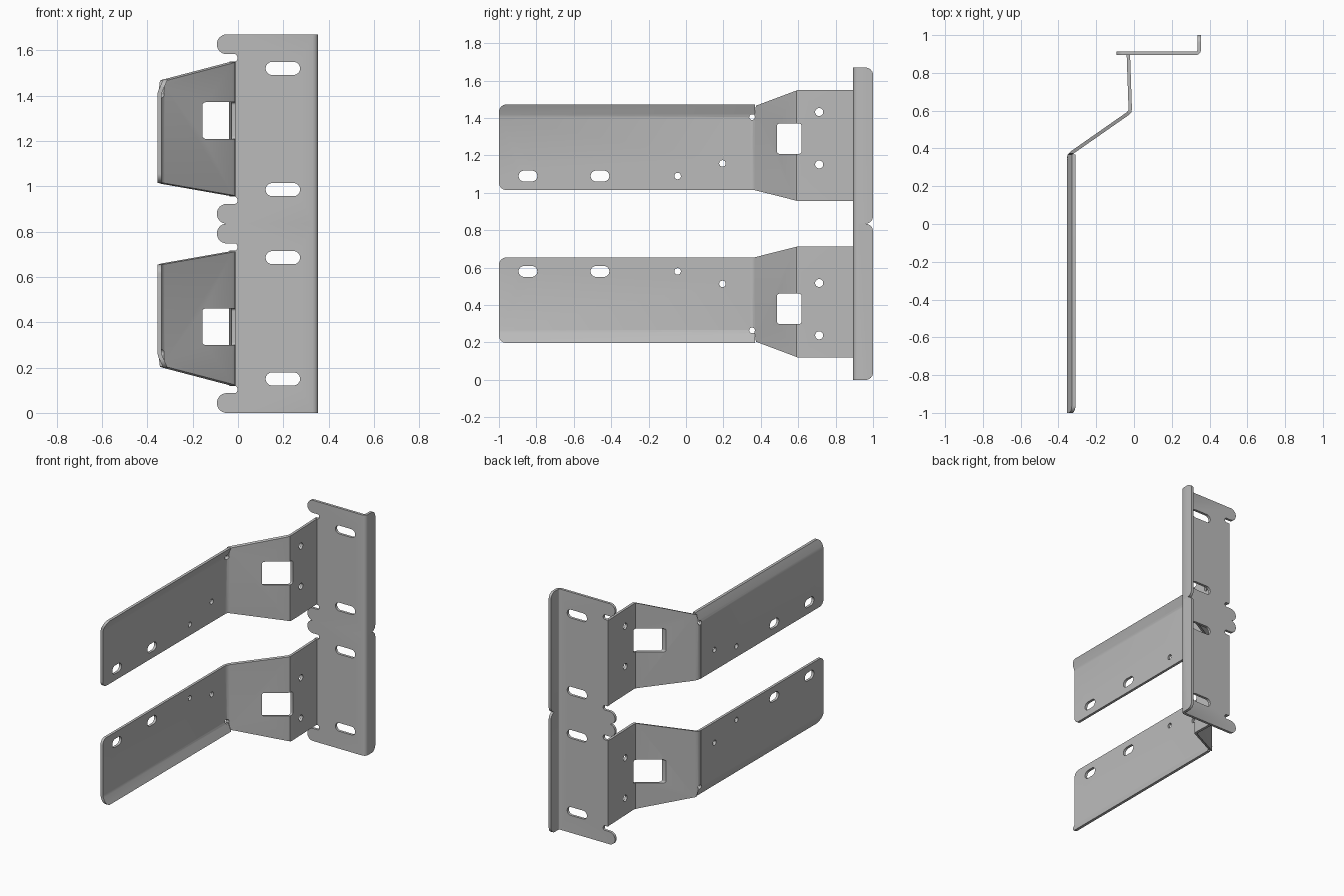
import bpy, bmesh, math
from mathutils import Vector

if "Cube" in bpy.data.objects:
    bpy.data.objects.remove(bpy.data.objects["Cube"], do_unlink=True)

MID = 0.835      # mirror plane height
T = 0.018        # sheet thickness

steel = bpy.data.materials.new("grey steel")
steel.use_nodes = True
colour = (0.5, 0.5, 0.5, 1)
steel.diffuse_color = colour
steel.node_tree.nodes["Principled BSDF"].inputs["Base Color"].default_value = colour

# Prism directions: 2D outline (u, v) and depth w to x, y, z
SIDE = lambda u, v, w: (w, u, v - MID)     # outline in y, z
FRONT = lambda u, v, w: (u, w, v - MID)    # outline in x, z
TOP = lambda u, v, w: (u, v, w - MID)      # outline in x, y


def rounded(points, steps=6):
    """Outline from (u, v[, radius]) corners."""
    out, n = [], len(points)
    for i, p in enumerate(points):
        c = Vector(p[:2])
        r = p[2] if len(p) > 2 else 0
        if r == 0:
            out.append(c)
            continue
        a = (Vector(points[i - 1][:2]) - c).normalized()
        b = (Vector(points[(i + 1) % n][:2]) - c).normalized()
        half = a.angle(b) / 2
        centre = c + (a + b).normalized() * (r / math.sin(half))
        s = c + a * (r / math.tan(half)) - centre
        e = c + b * (r / math.tan(half)) - centre
        for k in range(steps + 1):
            d = s.lerp(e, k / steps).normalized()
            out.append(centre + d * r)
    return out


def slot(u, v, w, h, r=None):
    """Rounded rectangle; fully rounded when no radius is given."""
    r = min(w, h) * 0.499 if r is None else r
    w, h = w / 2, h / 2
    return rounded([(u - w, v - h, r), (u + w, v - h, r), (u + w, v + h, r), (u - w, v + h, r)])


def strip(path):
    """Outline of a sheet of even thickness along a centre line."""
    pts = [Vector(p) for p in path]
    left, right = [], []
    for i, p in enumerate(pts):
        d1 = (p - pts[max(i - 1, 0)]).normalized()
        d2 = (pts[min(i + 1, len(pts) - 1)] - p).normalized()
        t = (d1 + d2).normalized()
        ref = d2 if d2.length else d1
        off = Vector((-t.y, t.x)) * (T / 2 / max(t.dot(ref), 0.5))
        left.append(p + off)
        right.append(p - off)
    return left + right[::-1]


def prism(name, outlines, axes, lo, hi):
    bm = bmesh.new()
    for outline in outlines:
        a = [bm.verts.new(axes(u, v, lo)) for u, v in outline]
        b = [bm.verts.new(axes(u, v, hi)) for u, v in outline]
        bm.faces.new(a)
        bm.faces.new(b[::-1])
        for i in range(len(a)):
            bm.faces.new((a[i - 1], b[i - 1], b[i], a[i]))
    bmesh.ops.recalc_face_normals(bm, faces=bm.faces)
    mesh = bpy.data.meshes.new(name)
    bm.to_mesh(mesh)
    bm.free()
    mesh.materials.append(steel)
    obj = bpy.data.objects.new(name, mesh)
    obj.location.z = MID
    bpy.context.collection.objects.link(obj)
    return obj


def finish(obj, cuts):
    """Trim with the cutters, mirror to the lower half, apply and shade."""
    for cutter, operation in cuts:
        cutter.hide_render = True
        mod = obj.modifiers.new("trim", "BOOLEAN")
        mod.object, mod.operation, mod.solver = cutter, operation, "EXACT"
    mirror = obj.modifiers.new("mirror", "MIRROR")
    mirror.use_axis = (False, False, True)
    mirror.use_mirror_merge = False
    bpy.ops.object.select_all(action="DESELECT")
    obj.select_set(True)
    bpy.context.view_layer.objects.active = obj
    bpy.ops.object.convert(target="MESH")
    bpy.ops.object.shade_smooth_by_angle(angle=math.radians(32))
    for cutter, _ in cuts:
        bpy.data.objects.remove(cutter, do_unlink=True)


def side_holes():
    holes = [slot(-0.845, 1.09, 0.1, 0.058), slot(-0.46, 1.09, 0.1, 0.058),
             slot(-0.045, 1.09, 0.035, 0.035), slot(0.195, 1.157, 0.035, 0.035),
             slot(0.353, 1.405, 0.03, 0.03), slot(0.552, 1.29, 0.13, 0.162, 0.012),
             slot(0.712, 1.432, 0.043, 0.043), slot(0.712, 1.152, 0.043, 0.043)]
    return prism("hole_cutter", holes, SIDE, -0.6, 0.2)


# Long arms with the slanted stiffening lip
arm = prism("arm", [strip([(-0.347, 0.98), (-0.347, 1.405), (-0.342, 1.422), (-0.312, 1.49)])],
            FRONT, -1.1, 0.5)
arm_shape = rounded([(-1, 1.015, 0.04), (0.345, 1.015), (0.345, 1.412), (0.368, 1.42),
                     (0.368, 1.473), (-1, 1.473, 0.04)])
finish(arm, [(prism("arm_cutter", [arm_shape], SIDE, -0.6, 0.2), "INTERSECT"),
             (side_holes(), "DIFFERENCE")])

# Angled neck and web joining the arms to the plate
neck = prism("neck", [strip([(-0.347, 0.345), (-0.343, 0.362), (-0.33, 0.377), (-0.032, 0.585),
                             (-0.022, 0.596), (-0.02, 0.612), (-0.03, 0.9)])], TOP, 0.9, 1.62)
neck_shape = rounded([(0.33, 1.015), (0.365, 1.015), (0.595, 0.957), (0.92, 0.957),
                      (0.92, 1.549), (0.595, 1.549), (0.374, 1.466), (0.365, 1.407), (0.33, 1.407)])
finish(neck, [(prism("neck_cutter", [neck_shape], SIDE, -0.6, 0.2), "INTERSECT"),
              (side_holes(), "DIFFERENCE")])

# Mounting plate with rear flange, tabs and slots
plate = prism("mounting_plate", [strip([(-0.2, 0.903), (0.328, 0.903), (0.337, 0.906),
                                        (0.342, 0.911), (0.345, 0.92), (0.345, 1.1)])], TOP, 0.8, 1.7)
half = [(0.4, 1.67), (-0.093, 1.67, 0.042), (-0.093, 1.583, 0.042), (-0.003, 1.583, 0.012),
        (-0.003, 1.551, 0.012), (-0.038, 1.551)]
lower = [(p[0], 2.505 - p[1], *p[2:]) for p in reversed(half)]
plate_shape = rounded(half + lower)
flange_shape = rounded([(0.8, MID), (1, MID, 0.04), (1, 1.67, 0.04), (0.8, 1.67)])
slots = [slot(0.198, z, 0.152, 0.058) for z in (0.985, 1.52)]
finish(plate, [(prism("plate_cutter", [plate_shape], FRONT, 0.7, 1.2), "INTERSECT"),
               (prism("flange_cutter", [flange_shape], SIDE, -0.5, 0.6), "INTERSECT"),
               (prism("slot_cutter", slots, FRONT, 0.7, 0.95), "DIFFERENCE")])
